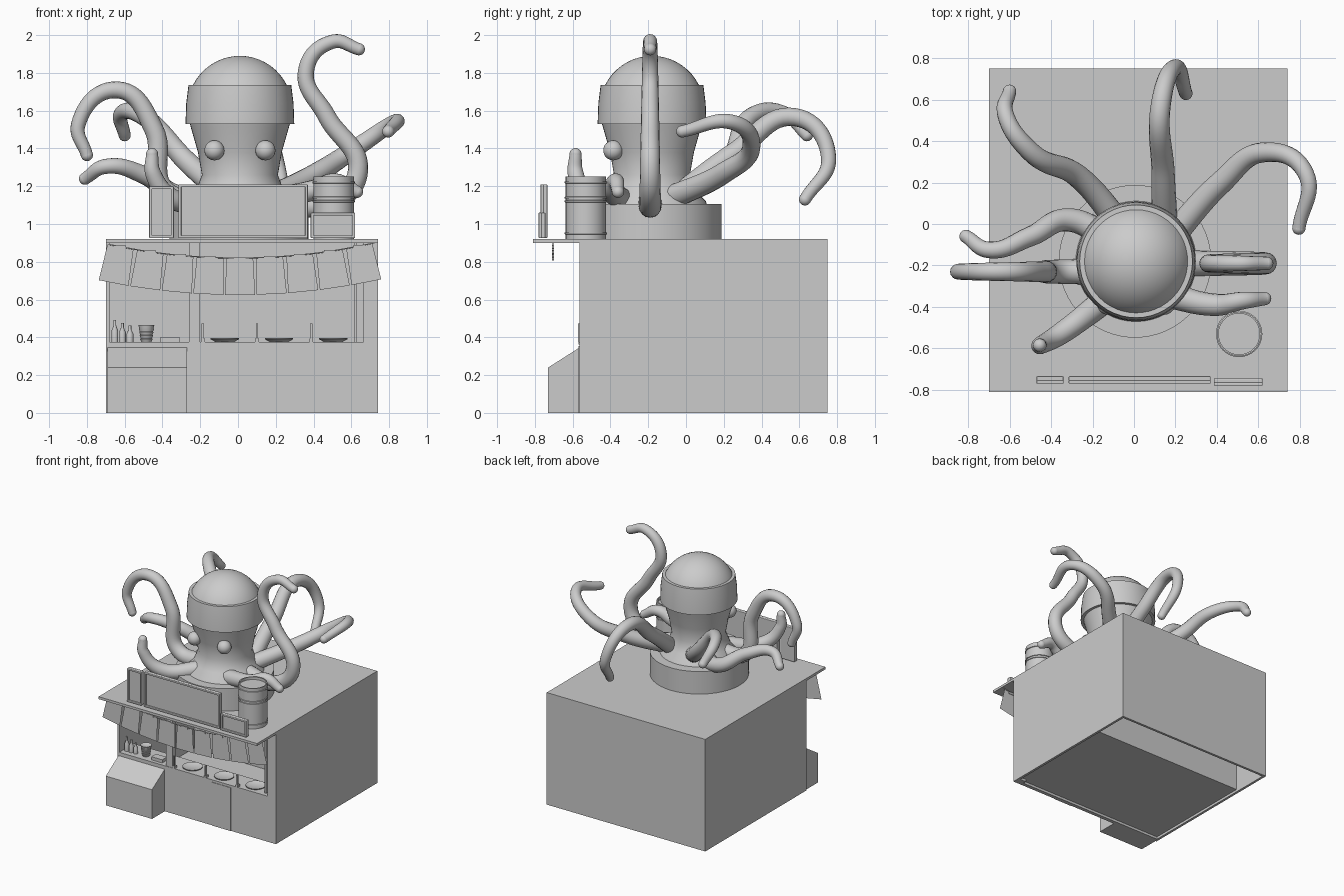
import bpy, bmesh, math
from mathutils import Vector

if "Cube" in bpy.data.objects:
    bpy.data.objects.remove(bpy.data.objects["Cube"])


def finish(name, bm, smooth=None):
    bmesh.ops.recalc_face_normals(bm, faces=bm.faces)
    me = bpy.data.meshes.new(name)
    bm.to_mesh(me)
    bm.free()
    ob = bpy.data.objects.new(name, me)
    bpy.context.collection.objects.link(ob)
    if smooth:
        bpy.ops.object.select_all(action='DESELECT')
        ob.select_set(True)
        bpy.context.view_layer.objects.active = ob
        bpy.ops.object.shade_smooth_by_angle(angle=math.radians(smooth))
    return ob


def box(name, x, y, z, bevel=0):
    bm = bmesh.new()
    bmesh.ops.create_cube(bm, size=1)
    for v in bm.verts:
        v.co = [lo + (hi - lo) * (c + 0.5) for c, (lo, hi) in zip(v.co, (x, y, z))]
    if bevel:
        bmesh.ops.bevel(bm, geom=bm.edges[:], offset=bevel, segments=2, affect='EDGES', profile=0.5)
    return finish(name, bm)


def lathe(name, profile, at, sides=32, smooth=40):
    # profile is a list of (radius, height); radius 0 closes an end
    bm = bmesh.new()
    vs = [bm.verts.new((r, 0, z)) for r, z in profile]
    edges = [bm.edges.new(p) for p in zip(vs, vs[1:])]
    bmesh.ops.spin(bm, geom=vs + edges, axis=(0, 0, 1), cent=(0, 0, 0),
                   angle=math.tau, steps=sides, use_duplicate=False)
    bmesh.ops.remove_doubles(bm, verts=bm.verts, dist=1e-5)
    bmesh.ops.translate(bm, verts=bm.verts, vec=at)
    return finish(name, bm, smooth)


def ball(name, at, r):
    bm = bmesh.new()
    bmesh.ops.create_uvsphere(bm, u_segments=24, v_segments=16, radius=r)
    bmesh.ops.translate(bm, verts=bm.verts, vec=at)
    return finish(name, bm, 60)


def tube(name, pts, r0=0.064, r1=0.032):
    # tapering tube through a few points, with a round tip
    cu = bpy.data.curves.new(name, 'CURVE')
    cu.dimensions = '3D'
    cu.bevel_depth = 1
    cu.bevel_resolution = 6
    cu.resolution_u = 12
    sp = cu.splines.new('BEZIER')
    sp.bezier_points.add(len(pts) - 1)
    for i, (p, co) in enumerate(zip(sp.bezier_points, pts)):
        p.co = co
        p.handle_left_type = p.handle_right_type = 'AUTO'
        p.radius = r0 + (r1 - r0) * i / (len(pts) - 1)
    ob = bpy.data.objects.new(name, cu)
    bpy.context.collection.objects.link(ob)
    bpy.ops.object.select_all(action='DESELECT')
    ob.select_set(True)
    bpy.context.view_layer.objects.active = ob
    bpy.ops.object.convert(target='MESH')
    ball(name + "_tip", pts[-1], r1)


def sign(name, x, y, top, f=0.015):
    # board with a raised rim
    z, front = (0.925, top), (y, y + 0.016)
    box(name, x, (y + 0.012, y + 0.036), z, 0.005)
    for side, rx in (("left", (x[0], x[0] + f)), ("right", (x[1] - f, x[1]))):
        box(f"{name}_rim_{side}", rx, front, z, 0.004)
    for side, rz in (("bottom", (z[0], z[0] + f)), ("top", (top - f, top))):
        box(f"{name}_rim_{side}", x, front, rz, 0.004)


# stall shell, open underneath, with a room inside
X0, X1, YF, YB, TOP = -0.70, 0.74, -0.565, 0.75, 0.92
T, CZ = 0.02, 0.376
IN = (X0 + T, X1 - T)
FRONT = (X0 + T, 0.665)
UNDER = TOP - T
box("roof", (X0, X1), (-0.81, YB), (UNDER, TOP))
box("left_wall", (X0, X0 + T), (YF, YB), (0, UNDER))
box("right_wall", (X1 - T, X1), (YF, YB), (0, UNDER))
box("right_pillar", (FRONT[1], X1 - T), (YF, YF + 0.06), (0, UNDER))
box("back_wall", IN, (YB - T, YB), (0, UNDER))
box("room_back", IN, (0.4, 0.4 + T), (T, UNDER))
box("room_floor", IN, (YF + 0.03, 0.4), (T, 2 * T))
box("front_wall", FRONT, (YF, YF + 0.03), (0, CZ - 0.014))
box("front_panel", (0.16, 0.33), (YF - 0.004, YF), (0, 0.355))
box("counter", FRONT, (YF - 0.004, -0.38), (CZ - 0.014, CZ))
box("front_post", (-0.26, -0.20), (YF, YF + 0.04), (CZ, UNDER))
box("right_post", (0.615, 0.63), (YF + 0.03, YF + 0.05), (CZ, UNDER))

# cooler chest with sloped lid: a box whose top front edge is lowered
chest = box("cooler_chest", (-0.69, -0.27), (-0.73, YF), (0, 0.345))
for v in chest.data.vertices:
    if v.co.z > 0.1 and v.co.y < -0.7:
        v.co.z = 0.24

# tableware on the counter
for i in range(3):
    x, h = -0.652 + 0.04 * i, 0.115 - 0.014 * i
    r = 0.018
    lathe(f"bottle_{i}", [(0, 0), (r, 0), (r, h / 2), (r * .4, h * .75), (r * .4, h), (0, h)], (x, -0.51, CZ), 16)
    x = -0.07 + 0.287 * i
    lathe(f"plate_{i}", [(0, 0), (0.05, 0), (0.075, 0.014), (0.075, 0.02), (0.055, 0.01), (0, 0.01)],
          (x, -0.49, CZ), 28)
    box(f"tap_{i}", (x - 0.122, x - 0.11), (YF - 0.007, YF + 0.007), (CZ, CZ + 0.098))
    box(f"tap_base_{i}", (x - 0.126, x - 0.106), (YF - 0.007, YF + 0.025), (CZ, CZ + 0.018))
bowls = [(0, 0)]
for k in range(5):
    bowls += [(0.026 + 0.003 * k, 0.018 * k), (0.034 + 0.002 * k, 0.018 * k + 0.016)]
lathe("bowl_stack", bowls + [(0, 0.07)], (-0.485, -0.50, CZ), 20, 30)
box("napkin_box", (-0.41, -0.31), (-0.54, -0.48), (CZ, CZ + 0.026))

# flags on a sagging cord
FY = -0.705


def sag(x):
    return Vector((x, FY, 0.82 + 0.153 * x * x))


for i in range(9):
    c = sag(0.01 + (i - 4) * 0.158)
    a = math.atan(0.306 * c.x)
    along, down = Vector((math.cos(a), 0, math.sin(a))), Vector((math.sin(a), 0, -math.cos(a)))
    bm = bmesh.new()
    bm.faces.new([bm.verts.new(c + along * s + down * d) for s, d in
                  ((-0.07, 0), (0.07, 0), (0.08, 0.195), (-0.08, 0.195))])
    finish(f"flag_{i}", bm)
    box(f"flag_clip_{i}", (c.x - 0.03, c.x + 0.03), (FY - 0.005, FY + 0.005), (c.z - 0.012, c.z + 0.006))
tube("flag_cord", [sag(-0.68 + 0.2 * k) for k in range(8)], 0.003, 0.003)

# sign boards on the roof edge
sign("main_sign", (-0.315, 0.37), -0.77, 1.21)
sign("left_sign", (-0.47, -0.34), -0.77, 1.20)
sign("right_sign", (0.385, 0.62), -0.78, 1.06)

# barrel with hoops
R = 0.107
barrel = [(0, 0), (R, 0)]
for z in (0.03, 0.20, 0.22, 0.30):
    barrel += [(R + out, z + dz) for out, dz in ((0, -.006), (.005, -.004), (.005, .004), (0, .006))]
barrel += [(R, 0.332), (R - 0.008, 0.332), (R - 0.008, 0.31), (0, 0.31)]
lathe("barrel", barrel, (0.507, -0.53, TOP), 32, 30)

# round base, head, headband and eyes
HX, HY = 0.01, -0.18
lathe("round_base", [(0, TOP), (0.368, TOP), (0.368, 1.105), (0, 1.105)], (0.005, HY, 0), 64)
head = [(0, 1.08), (0.30, 1.08), (0.285, 1.12), (0.235, 1.17), (0.201, 1.26), (0.222, 1.38), (0.262, 1.52)]
head += [(0.278 * math.cos(t), 1.61 + 0.28 * math.sin(t)) for t in
         [math.radians(d) for d in range(-8, 90, 7)]]
lathe("head", head + [(0, 1.89)], (HX, HY, 0), 48, 50)
lathe("headband", [(0.262, 1.53), (0.288, 1.53), (0.284, 1.64), (0.272, 1.735), (0.24, 1.735)], (HX, HY, 0), 48)
for side, x in (("left", HX - 0.135), ("right", HX + 0.135)):
    ball("eye_" + side, (x, -0.385, 1.39), 0.053)

# eight curling tentacles; the first two lie in upright planes
tube("tentacle_left_arch", [(x, -0.23, z) for x, z in (
    (-.12, 1.13), (-.385, 1.17), (-.445, 1.5), (-.64, 1.71), (-.845, 1.53), (-.8, 1.365))])
tube("tentacle_right_tall", [(x, -0.19, z) for x, z in (
    (.15, 1.14), (.48, 1.11), (.635, 1.28), (.47, 1.57), (.36, 1.81), (.5, 1.965), (.64, 1.925))])
tube("tentacle_back_right", [
    (.15, -.1, 1.13), (.42, .2, 1.27), (.62, .345, 1.4), (.83, .24, 1.54), (.795, -.02, 1.49)])
tube("tentacle_back", [
    (.15, -.06, 1.13), (.14, .25, 1.37), (.13, .58, 1.565), (.2, .755, 1.35), (.25, .63, 1.13)])
tube("tentacle_back_left", [
    (-.03, -.05, 1.13), (-.27, .23, 1.33), (-.5, .35, 1.57), (-.62, .53, 1.58), (-.6, .64, 1.47)])
tube("tentacle_left_low", [
    (-.1, -.08, 1.13), (-.32, .02, 1.15), (-.5, -.06, 1.26), (-.7, -.125, 1.305), (-.81, -.06, 1.24)])
tube("tentacle_front_left", [
    (-.08, -.32, 1.13), (-.34, -.52, 1.13), (-.45, -.585, 1.27), (-.455, -.585, 1.37)])
tube("tentacle_front_right", [
    (.12, -.33, 1.12), (.4, -.39, 1.18), (.52, -.37, 1.225), (.63, -.36, 1.17)])
